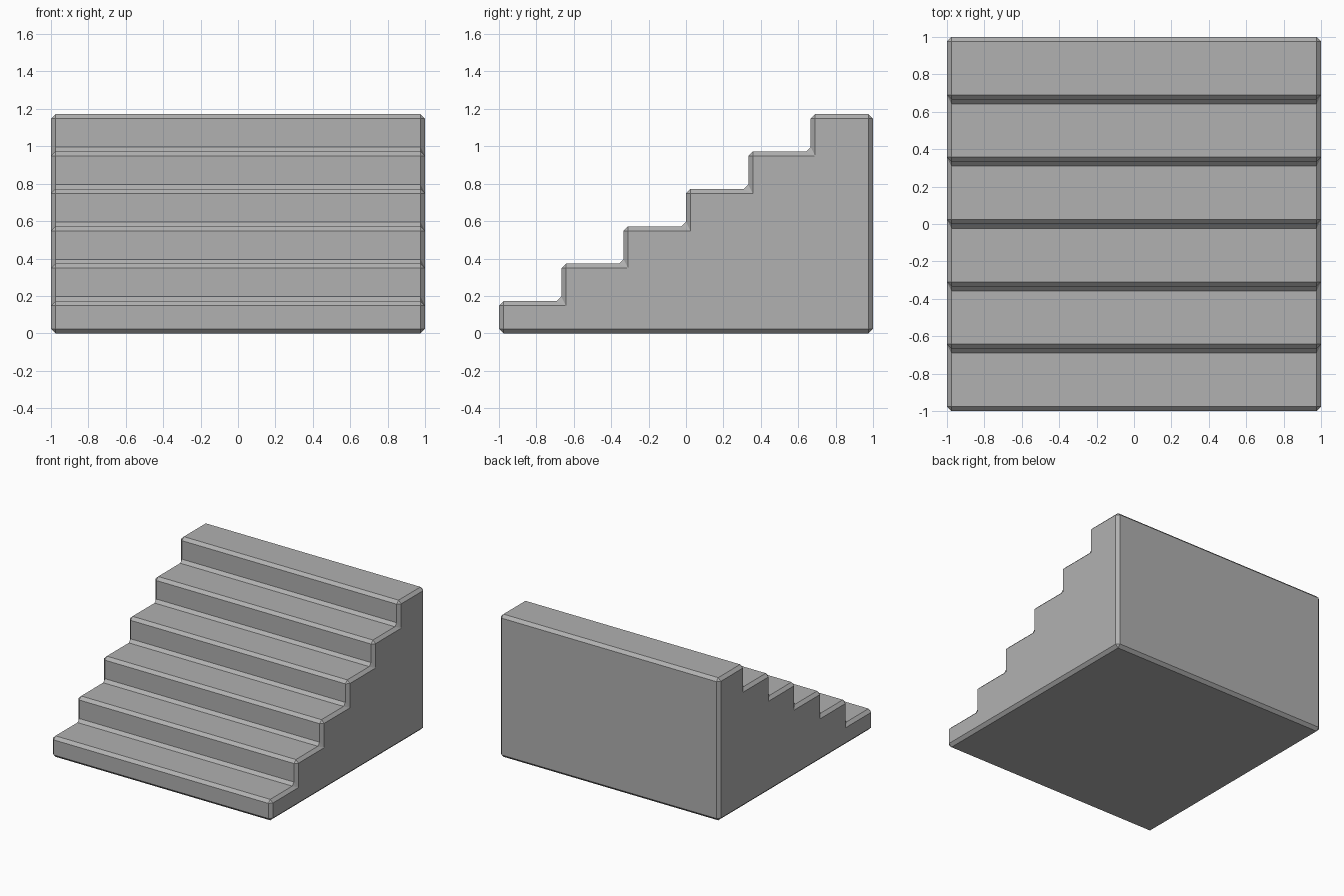
import bpy, bmesh

if "Cube" in bpy.data.objects:
    bpy.data.objects.remove(bpy.data.objects["Cube"])

STEPS, RUN, RISE = 6, 0.3333, 0.2
FIRST_TREAD, FIRST_RISER = 0.172, -0.6667

# Stepped side profile (y, z)
profile = [(1, 0), (-1, 0)]
y = -1
for i in range(STEPS):
    z = FIRST_TREAD + i * RISE
    next_y = FIRST_RISER + i * RUN if i < STEPS - 1 else 1
    profile += [(y, z), (next_y, z)]
    y = next_y

# Solid staircase: extrude the profile across its width
bm = bmesh.new()
face = bm.faces.new([bm.verts.new((-1, py, pz)) for py, pz in profile])
ext = bmesh.ops.extrude_face_region(bm, geom=[face])
verts = [g for g in ext["geom"] if isinstance(g, bmesh.types.BMVert)]
bmesh.ops.translate(bm, verts=verts, vec=(2, 0, 0))
bmesh.ops.recalc_face_normals(bm, faces=bm.faces)
mesh = bpy.data.meshes.new("staircase")
bm.to_mesh(mesh)
bm.free()
stairs = bpy.data.objects.new("staircase", mesh)
bpy.context.collection.objects.link(stairs)

# Dark grey stone
stone = bpy.data.materials.new("stone")
stone.diffuse_color = (0.44, 0.44, 0.44, 1)
stone.use_nodes = True
stone.node_tree.nodes["Principled BSDF"].inputs["Base Color"].default_value = stone.diffuse_color
mesh.materials.append(stone)

# Flat chamfer on every edge
bevel = stairs.modifiers.new("chamfer", 'BEVEL')
bevel.width = 0.024
bevel.segments = 1
bevel.limit_method = 'ANGLE'
